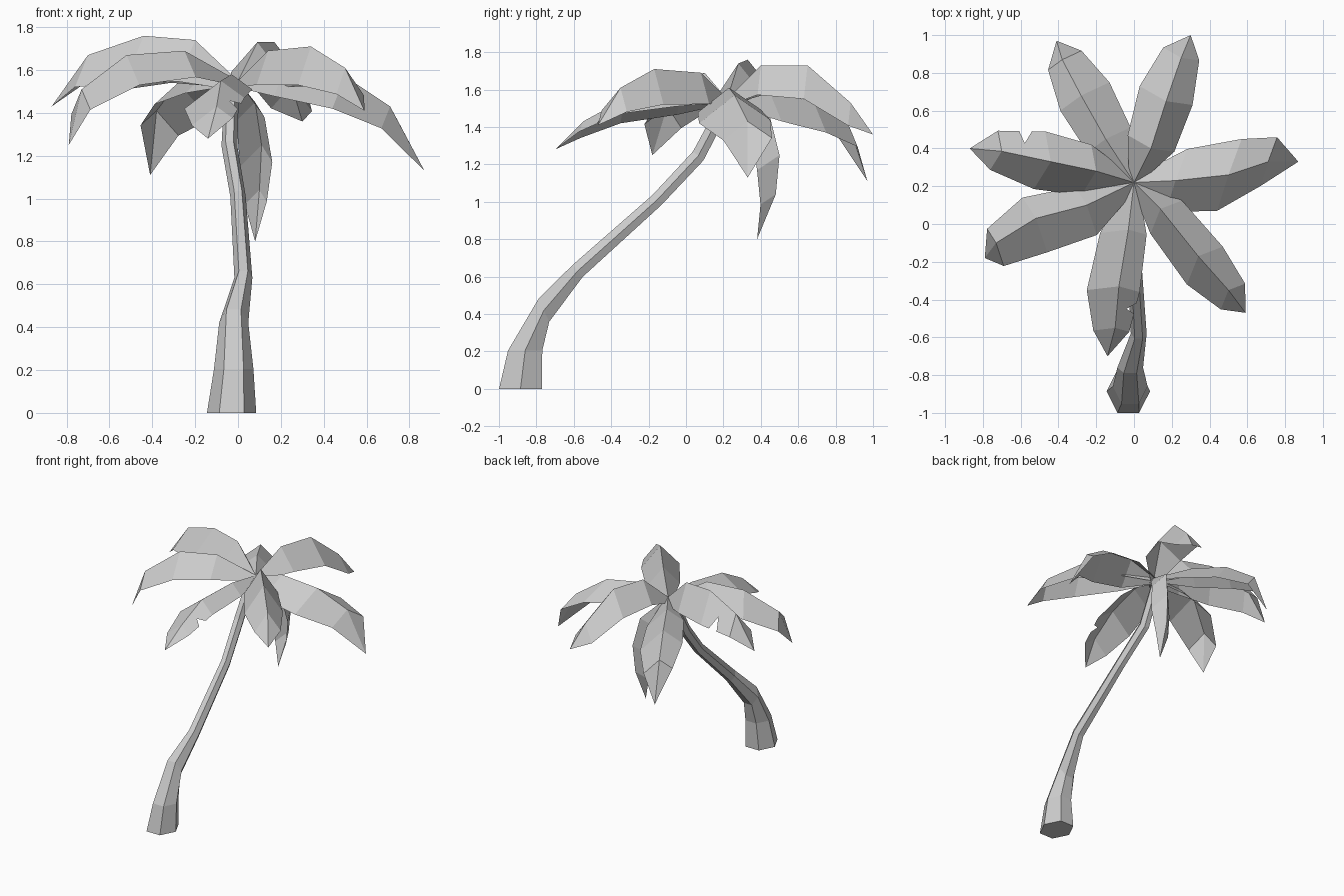
import bpy, bmesh
from math import sin, cos, pi, radians
from mathutils import Vector, Matrix

if "Cube" in bpy.data.objects:
    bpy.data.objects.remove(bpy.data.objects["Cube"])


def make_object(name, bm):
    mesh = bpy.data.meshes.new(name)
    bm.to_mesh(mesh)
    bm.free()
    obj = bpy.data.objects.new(name, mesh)
    bpy.context.collection.objects.link(obj)


# Trunk: six-sided rings (x, y, z, radius, tilt) along a leaning path
rings = [(-.03, -.885, 0, .115, 0), (-.02, -.86, .205, .092, 0),
         (-.02, -.76, .42, .068, -65), (.025, -.58, .63, .042, -50),
         (0, -.155, 1.01, .036, -48), (-.04, .065, 1.245, .037, -42),
         (-.03, .2, 1.5, .034, -25)]
bm = bmesh.new()
loops = []
for x, y, z, r, tilt in rings:
    rot = Matrix.Rotation(radians(tilt), 3, 'X')
    loops.append([bm.verts.new(Vector((x, y, z)) + rot @ Vector(
        (r * cos(i * pi / 3), r * 1.15 * sin(i * pi / 3), 0))) for i in range(6)])
for a, b in zip(loops, loops[1:]):
    for i in range(6):
        j = (i + 1) % 6
        bm.faces.new((a[i], a[j], b[j], b[i]))
bm.faces.new(loops[0][::-1])
bm.faces.new(loops[-1])
make_object("trunk", bm)

CROWN = Vector((0, .22, 1.55))


# Frond: folded sheet with a midrib and two drooping sides
def frond(name, ribs, tip, left, right, torn=False):
    bm = bmesh.new()
    mids = [CROWN] + [Vector(p) for p in ribs]
    tip_v = bm.verts.new(tip)
    rib = [bm.verts.new(p) for p in mids]
    for offset, side in ((Vector(left), 1), (Vector(right), -1)):
        edge = [bm.verts.new(p + offset * w)
                for p, w in zip(mids, (.2, .88, 1, .68))]
        for k in range(3):
            face = [rib[k], rib[k + 1], edge[k + 1], edge[k]]
            if torn and side < 0 and k == 2:
                # small V-shaped tear in the outer edge
                a, b = edge[3].co, edge[2].co
                cut = [a.lerp(b, .45), a.lerp(b, .52) - offset * .4, a.lerp(b, .72)]
                face[3:3] = [bm.verts.new(c) for c in reversed(cut)]
                # order follows the edge from the second station to the third
                face = [rib[2], rib[3], edge[3]] + face[3:6][::-1] + [edge[2]]
            bm.faces.new(face[::side])
        bm.faces.new([rib[3], tip_v, edge[3]][::side])
    make_object(name, bm)


frond("frond_back_left",
      [(-.15, .45, 1.58), (-.28, .68, 1.54), (-.38, .87, 1.41)], (-.41, .97, 1.11),
      (-.11, -.08, -.1), (.15, .07, -.17))
frond("frond_back_right",
      [(.09, .4, 1.73), (.17, .65, 1.73), (.25, .88, 1.53)], (.3, 1, 1.36),
      (-.14, .08, -.16), (.14, -.02, -.18))
frond("frond_left",
      [(-.2, .28, 1.74), (-.44, .33, 1.76), (-.7, .385, 1.67)], (-.87, .4, 1.43),
      (-.09, -.145, -.22), (-.03, .16, -.2), True)
frond("frond_front_left",
      [(-.25, .1, 1.69), (-.52, .03, 1.67), (-.73, -.1, 1.51)], (-.79, -.18, 1.25),
      (.06, -.18, -.14), (-.07, .11, -.17))
frond("frond_front",
      [(-.03, -.03, 1.58), (-.08, -.33, 1.55), (-.1, -.55, 1.43)], (-.14, -.7, 1.28),
      (-.17, -.02, -.13), (.11, -.03, -.08), True)
frond("frond_front_right",
      [(.14, .08, 1.69), (.34, -.17, 1.71), (.5, -.35, 1.61)], (.59, -.47, 1.41),
      (.13, .05, -.19), (-.06, -.15, -.18))
frond("frond_right",
      [(.22, .23, 1.61), (.5, .26, 1.57), (.71, .33, 1.43)], (.87, .33, 1.13),
      (.07, .19, -.13), (-.06, -.19, -.15))
frond("frond_back_low",
      [(.08, .45, 1.45), (.11, .5, 1.25), (.1, .48, 1.04)], (.08, .38, .8),
      (-.1, -.1, -.1), (.05, -.12, -.08))
